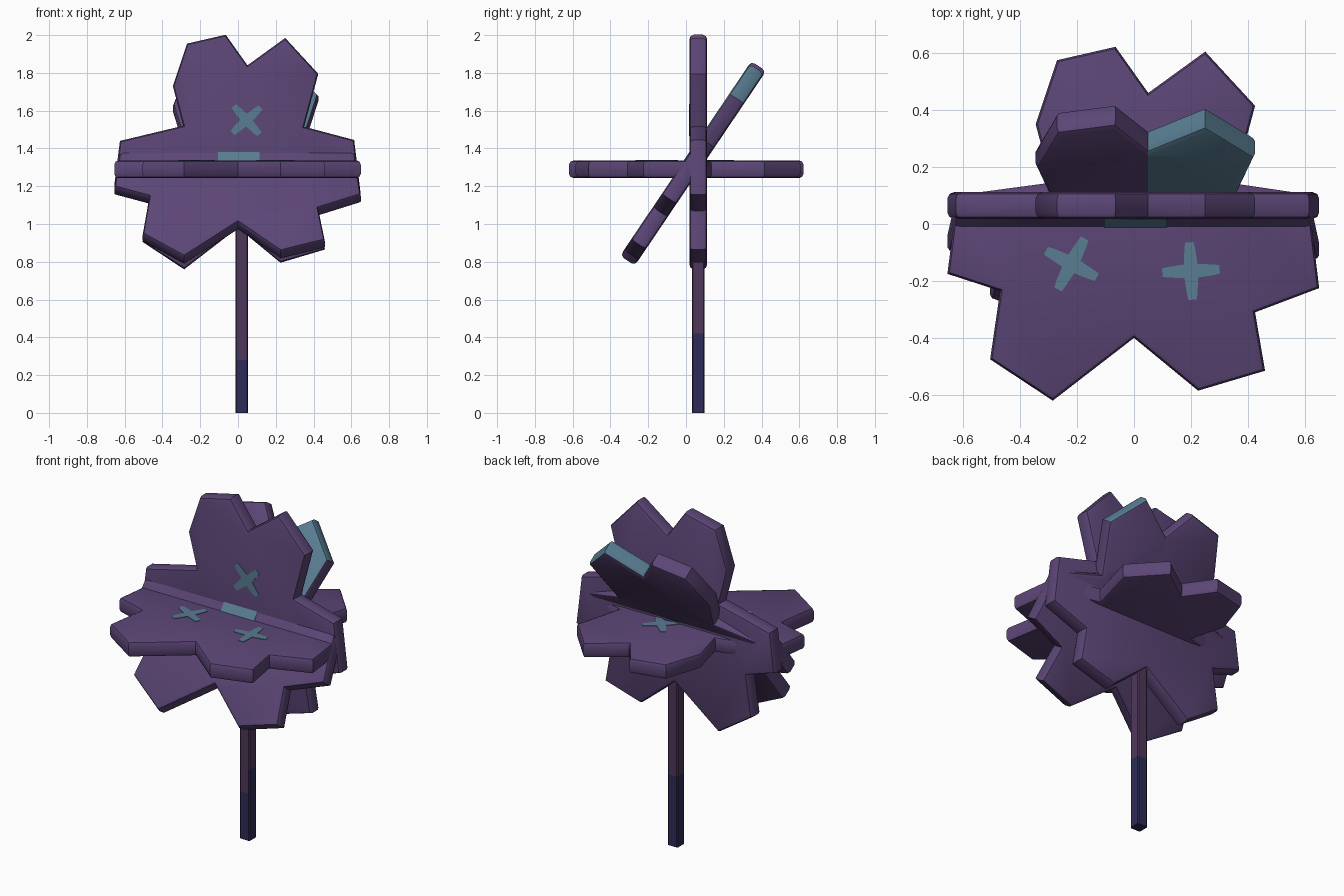
import bpy, bmesh, math
from mathutils import Matrix, Vector

if "Cube" in bpy.data.objects:
    bpy.data.objects.remove(bpy.data.objects["Cube"])


def material(name, rgb):
    m = bpy.data.materials.new(name)
    m.diffuse_color = (*rgb, 1)
    m.use_nodes = True
    m.node_tree.nodes["Principled BSDF"].inputs["Base Color"].default_value = m.diffuse_color
    return m


PURPLE = material("leaf purple", (0.105, 0.060, 0.180))
TEAL = material("teal accent", (0.098, 0.205, 0.285))
PLUM = material("stem plum", (0.076, 0.039, 0.105))
NAVY = material("stem navy", (0.026, 0.024, 0.095))

HALF = 0.047  # half the plate thickness

# Lobed flower outline shared by all three plates (counter-clockwise)
OUTLINE = [(-0.655, -0.175), (-0.47, -0.235), (-0.505, -0.475), (-0.285, -0.62),
           (0.0, -0.40), (0.225, -0.585), (0.46, -0.515), (0.425, -0.31),
           (0.65, -0.225), (0.615, 0.065), (0.35, 0.135), (0.425, 0.415),
           (0.25, 0.605), (0.05, 0.46), (-0.065, 0.622), (-0.27, 0.575),
           (-0.345, 0.35), (-0.29, 0.14), (-0.625, 0.06)]


def finish(bm, name, mats, matrix, smooth=False):
    me = bpy.data.meshes.new(name)
    bm.to_mesh(me)
    bm.free()
    ob = bpy.data.objects.new(name, me)
    bpy.context.collection.objects.link(ob)
    for m in mats:
        me.materials.append(m)
    ob.matrix_world = matrix
    if smooth:
        bpy.ops.object.select_all(action='DESELECT')
        ob.select_set(True)
        bpy.context.view_layer.objects.active = ob
        bpy.ops.object.shade_smooth_by_angle(angle=math.radians(35))
    return ob


def prism(points, z0, z1):
    bm = bmesh.new()
    face = bm.faces.new([bm.verts.new((x, y, z0)) for x, y in points])
    ext = bmesh.ops.extrude_face_region(bm, geom=[face], use_keep_orig=True)
    top = [v for v in ext["geom"] if isinstance(v, bmesh.types.BMVert)]
    bmesh.ops.translate(bm, verts=top, vec=(0, 0, z1 - z0))
    bmesh.ops.recalc_face_normals(bm, faces=bm.faces)
    return bm


def cut(bm, co, no):
    bmesh.ops.bisect_plane(bm, geom=bm.verts[:] + bm.edges[:] + bm.faces[:],
                           plane_co=co, plane_no=no)


def plate(name, matrix, teal_petal=False):
    bm = prism(OUTLINE, -HALF, HALF)
    # round the rim on both sides
    rim = [e for e in bm.edges if abs(e.verts[0].co.z - e.verts[1].co.z) < 1e-5]
    bmesh.ops.bevel(bm, geom=rim, offset=0.022, offset_type='OFFSET', segments=2,
                    profile=0.5, affect='EDGES')
    if teal_petal:
        # one petal's front face and tip rim are teal
        bmesh.ops.triangulate(bm, faces=bm.faces[:])
        cut(bm, (0.05, 0, 0), (1, 0, 0))
        cut(bm, (0, 0.15, 0), (0, 1, 0))
        bm.normal_update()
        for f in bm.faces:
            c = f.calc_center_median()
            if c.x > 0.05 and c.y > 0.15:
                if f.normal.z > 0.6 or (c.y > 0.41 and f.normal.z > -0.6):
                    f.material_index = 1
    return finish(bm, name, [PURPLE, TEAL], matrix, True)


def cross_mark(name, matrix, x, y, turn):
    # four-armed painted cross laid on a plate's front
    pts = []
    for k in range(4):
        for r, da in ((0.034, -45), (0.078, -14), (0.102, -8), (0.102, 9), (0.075, 15)):
            a = math.radians(turn + 90 * k + da)
            pts.append((x + r * math.cos(a), y + r * math.sin(a)))
    finish(prism(pts, HALF - 0.002, HALF + 0.003), name, [TEAL], matrix)


def placed(y, z, angle):
    return Matrix.Translation((0, y, z)) @ Matrix.Rotation(math.radians(angle), 4, 'X')


flat = placed(0, 1.29, 0)
upright = placed(0.065, 1.38, 90)
tilted = placed(0.037, 1.32, 56)

# Three crossing flower plates
plate("flat_leaf_plate", flat)
plate("upright_leaf_plate", upright)
plate("tilted_leaf_plate", tilted, True)

# Painted crosses
cross_mark("upright_mark", upright, 0.045, 0.17, 42)
cross_mark("flat_mark_left", flat, -0.22, -0.14, 62)
cross_mark("flat_mark_right", flat, 0.20, -0.165, 3)
cross_mark("flat_mark_back", flat, 0.045, 0.17, 42)

# Teal strip at the crossing line
strip = [(-0.105, -0.02), (0.115, -0.02), (0.115, 0.06), (-0.105, 0.06)]
finish(prism(strip, HALF - 0.002, HALF + 0.003), "crossing_strip", [TEAL], tilted)

# Square stem, navy towards the foot
s, b = 0.033, 0.027
ring = [(s, -b), (s, b), (b, s), (-b, s), (-s, b), (-s, -b), (-b, -s), (b, -s)]
stem = prism(ring, 0, 1.3)
for h in (0.28, 0.42):
    cut(stem, (0, 0, h), (0, 0, 1))
stem.normal_update()
for f in stem.faces:
    limit = 0.28 if f.normal.y < -0.9 else 0.42
    if f.calc_center_median().z < limit:
        f.material_index = 1
finish(stem, "stem", [PLUM, NAVY], Matrix.Translation((0.02, 0.065, 0)))
